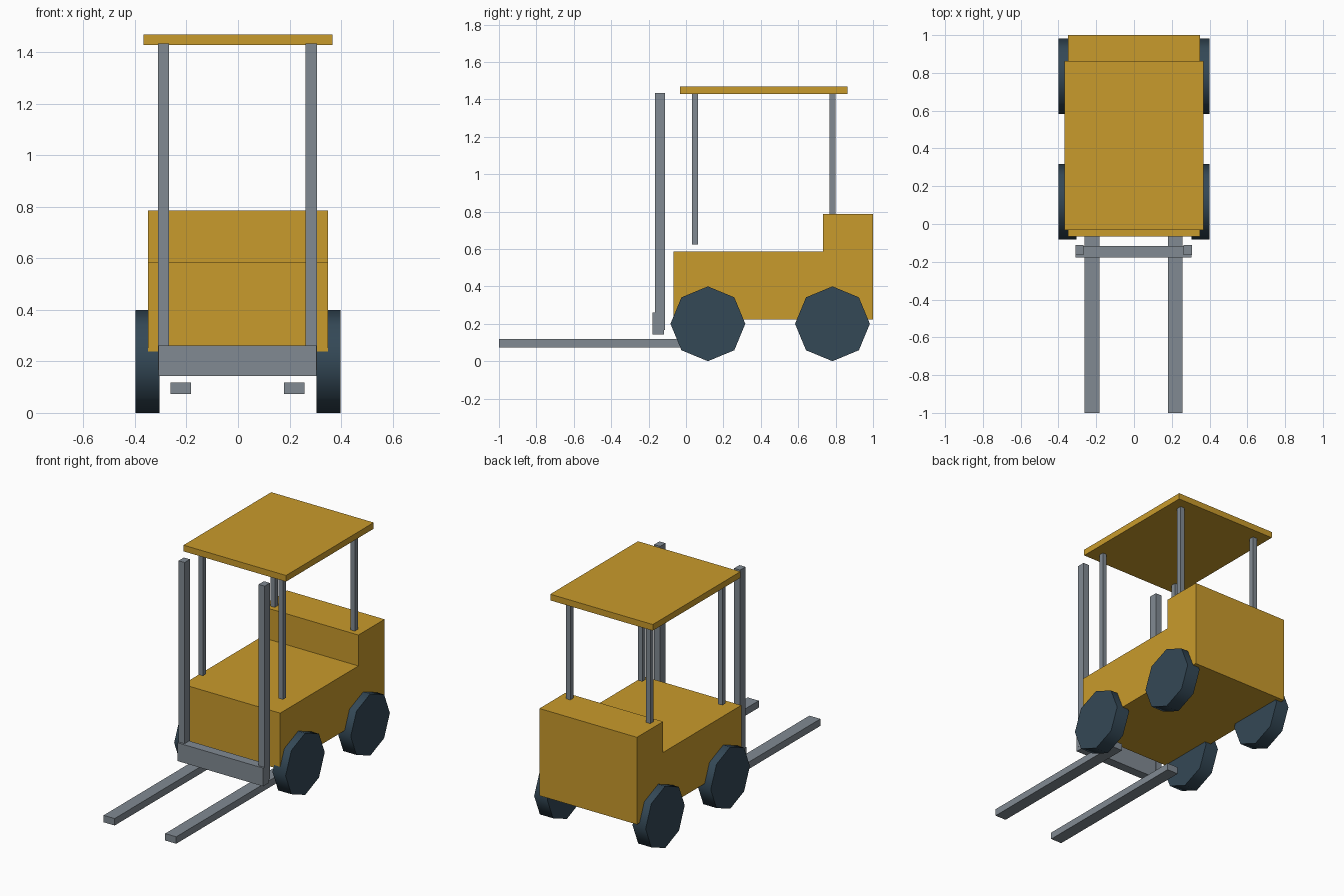
import bpy, bmesh, math
from mathutils import Matrix

if "Cube" in bpy.data.objects:
    bpy.data.objects.remove(bpy.data.objects["Cube"])


def material(name, rgb):
    m = bpy.data.materials.new(name)
    m.diffuse_color = (*rgb, 1)
    m.use_nodes = True
    m.node_tree.nodes["Principled BSDF"].inputs["Base Color"].default_value = m.diffuse_color
    return m


yellow = material("yellow_paint", (0.584, 0.328, 0.025))
steel = material("grey_steel", (0.22, 0.255, 0.29))
rubber = material("dark_rubber", (0.034, 0.065, 0.093))


def add_object(name, bm, mat):
    bmesh.ops.recalc_face_normals(bm, faces=bm.faces)
    me = bpy.data.meshes.new(name)
    bm.to_mesh(me)
    bm.free()
    me.materials.append(mat)
    ob = bpy.data.objects.new(name, me)
    bpy.context.collection.objects.link(ob)
    return ob


def box(name, xs, ys, zs, mat):
    """Box from its low and high limit on each axis."""
    bm = bmesh.new()
    bmesh.ops.create_cube(bm, size=1)
    for v in bm.verts:
        v.co = [lo + (c + 0.5) * (hi - lo) for c, (lo, hi) in zip(v.co, (xs, ys, zs))]
    return add_object(name, bm, mat)


def wheel(name, x, y):
    """Eight-sided wheel with a smooth tread and flat sides."""
    bm = bmesh.new()
    bmesh.ops.create_cone(bm, cap_ends=True, segments=8, radius1=0.2, radius2=0.2, depth=0.094)
    bmesh.ops.transform(bm, verts=bm.verts, matrix=Matrix.Translation((x, y, 0.2))
                        @ Matrix.Rotation(math.pi / 2, 4, 'Y'))
    ob = add_object(name, bm, rubber)
    bpy.ops.object.select_all(action='DESELECT')
    bpy.context.view_layer.objects.active = ob
    ob.select_set(True)
    bpy.ops.object.shade_smooth_by_angle(angle=math.radians(60))


# Body: stepped side profile extruded across the width
profile = [(-0.067, 0.222), (1.0, 0.222), (1.0, 0.786),
           (0.733, 0.786), (0.733, 0.586), (-0.067, 0.586)]
bm = bmesh.new()
side = bm.faces.new([bm.verts.new((-0.349, y, z)) for y, z in profile])
ext = bmesh.ops.extrude_face_region(bm, geom=[side])
bmesh.ops.translate(bm, vec=(0.698, 0, 0),
                    verts=[g for g in ext["geom"] if isinstance(g, bmesh.types.BMVert)])
add_object("body", bm, yellow)

# Overhead guard
box("roof", (-0.367, 0.367), (-0.033, 0.864), (1.429, 1.469), yellow)

# Lifting carriage
box("carriage_plate", (-0.309, 0.305), (-0.178, -0.117), (0.143, 0.261), steel)

# Paired parts on each side
for s, label in ((-1, "left"), (1, "right")):
    def span(a, b, shift=-0.002):
        return tuple(sorted((s * a + shift, s * b + shift)))
    box(f"{label}_mast", span(0.265, 0.308), (-0.165, -0.111), (0.166, 1.434), steel)
    box(f"{label}_fork", span(0.181, 0.260), (-1.0, 0.1), (0.073, 0.118), steel)
    box(f"{label}_front_post", span(0.271, 0.302), (0.031, 0.063), (0.623, 1.432), steel)
    box(f"{label}_rear_post", span(0.271, 0.302), (0.766, 0.799), (0.623, 1.432), steel)
    wheel(f"{label}_front_wheel", s * 0.352, 0.117)
    wheel(f"{label}_rear_wheel", s * 0.352, 0.783)
